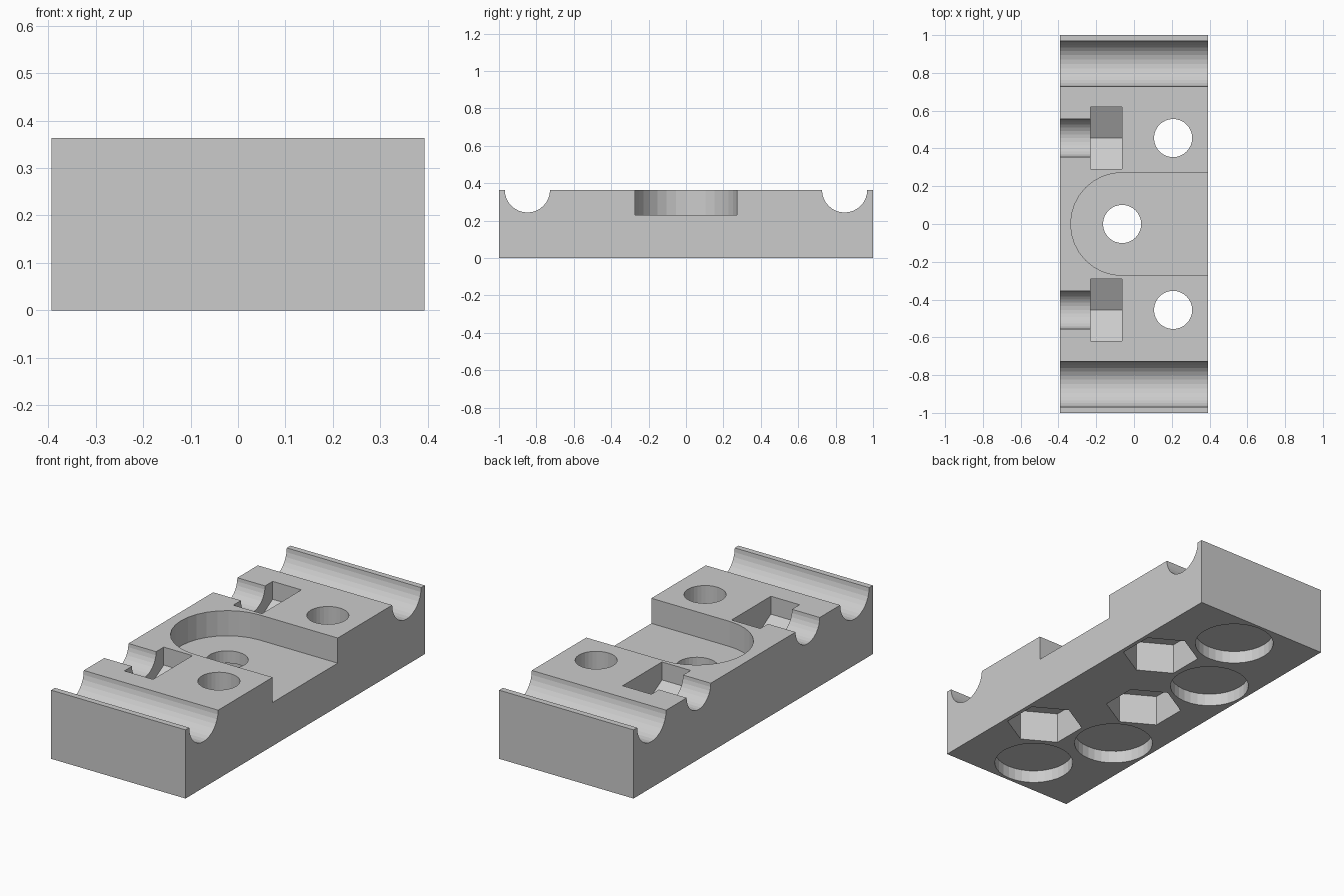
import bpy, bmesh, math
from mathutils import Matrix

if "Cube" in bpy.data.objects:
    bpy.data.objects.remove(bpy.data.objects["Cube"])

HX, HY, H = 0.393, 1.0, 0.363      # half width, half length, height
EPS = 0.05                         # overshoot of cutters past the faces


def make(name, bm):
    bmesh.ops.recalc_face_normals(bm, faces=bm.faces)
    me = bpy.data.meshes.new(name)
    bm.to_mesh(me)
    bm.free()
    ob = bpy.data.objects.new(name, me)
    bpy.context.collection.objects.link(ob)
    return ob


def prism(name, pts, axis, lo, hi):
    """Extrude a 2D outline along z (points are x, y) or x (points are y, z)."""
    bm = bmesh.new()
    if axis == 'Z':
        co = [(a, b, lo) for a, b in pts]
        d = (0, 0, hi - lo)
    else:
        co = [(lo, a, b) for a, b in pts]
        d = (hi - lo, 0, 0)
    face = bm.faces.new([bm.verts.new(c) for c in co])
    ext = bmesh.ops.extrude_face_region(bm, geom=[face], use_keep_orig=True)
    bmesh.ops.translate(bm, vec=d, verts=[v for v in ext['geom'] if isinstance(v, bmesh.types.BMVert)])
    return make(name, bm)


def ring(cx, cy, r, n=32, start=0.0):
    return [(cx + r * math.cos(start + 2 * math.pi * i / n),
             cy + r * math.sin(start + 2 * math.pi * i / n)) for i in range(n)]


# main block
bm = bmesh.new()
bmesh.ops.create_cube(bm, size=1, matrix=Matrix.Translation((0, 0, H / 2))
                      @ Matrix.Diagonal((2 * HX, 2 * HY, H, 1)))
block = make("clamp_block", bm)

cutters = []
R_BOLT, R_NUT, NUT_DEPTH = 0.101, 0.19, 0.165
UP = math.pi / 2

for s in (-1, 1):
    # rod channels across both ends
    cutters.append(prism("rod_channel", ring(s * 0.848, H + 0.0015, 0.121), 'X', -HX - EPS, HX + EPS))
    # side bolt channel and its standing nut slot
    cutters.append(prism("bolt_channel", ring(s * 0.455, H + 0.001, R_BOLT), 'X', -HX - EPS, -0.15))
    cutters.append(prism("nut_slot", ring(s * 0.455, H, R_NUT, 6, UP), 'X', -0.231, -0.063))
    # round magnet recesses underneath
    cutters.append(prism("end_recess", ring(0, s * 0.787, 0.197), 'Z', -EPS, 0.067))
    cutters.append(prism("side_recess", ring(-0.181, s * 0.377, 0.197), 'Z', -EPS, 0.067))

# U-shaped top pocket, open on the right side
arc = [(-0.063 + 0.272 * math.cos(a), 0.272 * math.sin(a))
       for a in (UP + math.pi * i / 16 for i in range(17))]
cutters.append(prism("top_pocket", arc + [(HX + EPS, -0.272), (HX + EPS, 0.272)], 'Z', 0.23, H + EPS))

# vertical bolt holes with hexagonal nut pockets below
for x, y in ((0.207, 0.455), (0.207, -0.455), (-0.063, 0)):
    cutters.append(prism("bolt_hole", ring(x, y, R_BOLT), 'Z', -EPS, H + EPS))
    cutters.append(prism("nut_pocket", ring(x, y, R_NUT, 6, UP), 'Z', -EPS, NUT_DEPTH))

# carve everything out of the block
bpy.context.view_layer.objects.active = block
for c in cutters:
    c.hide_render = True
    m = block.modifiers.new(c.name, 'BOOLEAN')
    m.operation, m.solver, m.object = 'DIFFERENCE', 'EXACT', c
    bpy.ops.object.modifier_apply(modifier=m.name)
for c in cutters:
    bpy.data.objects.remove(c)
